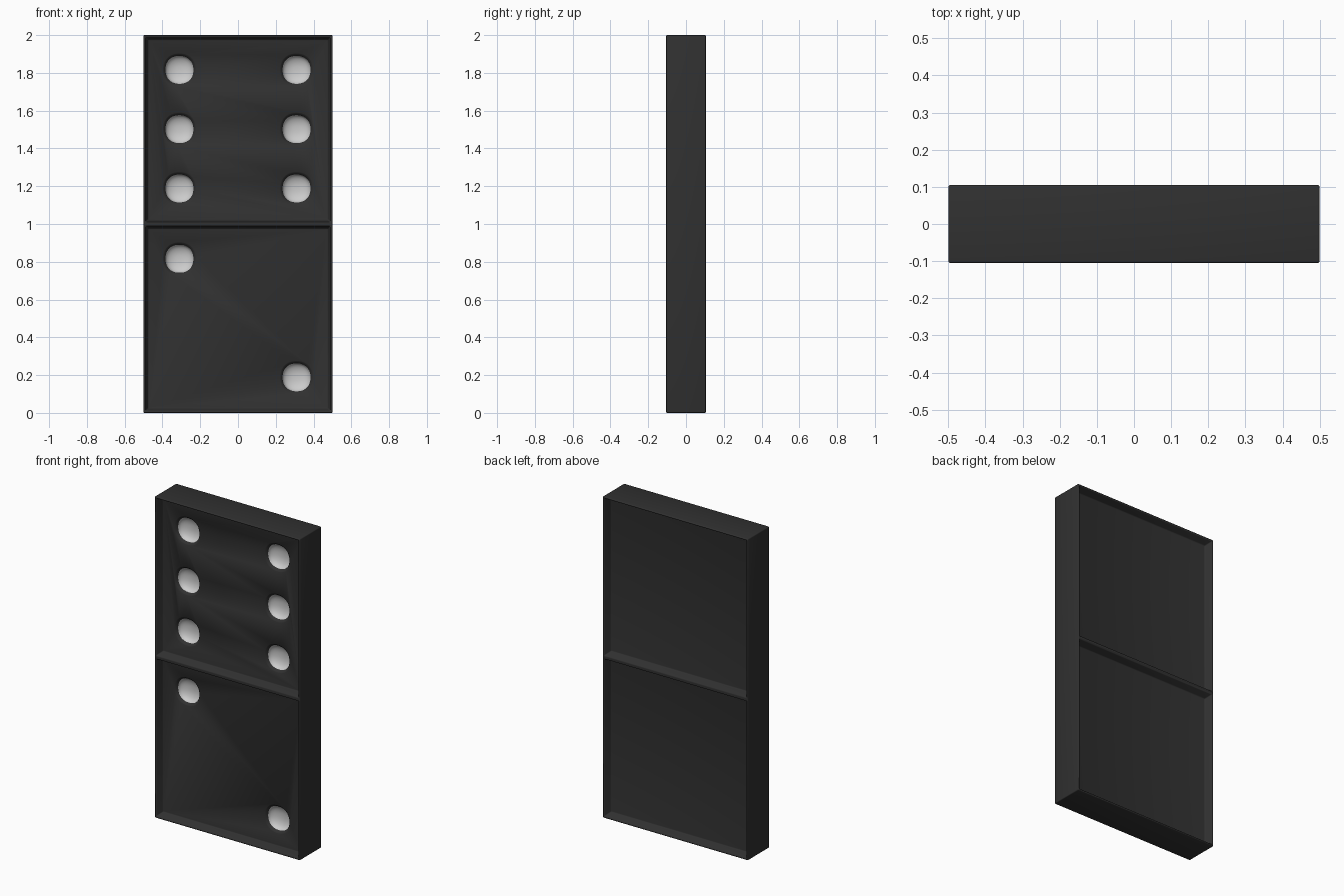
import bpy, bmesh, math

if "Cube" in bpy.data.objects:
    bpy.data.objects.remove(bpy.data.objects["Cube"])

W, D, H = 1.0, 0.21, 2.0
RECESS = 0.05
PANEL_Y = -D / 2 + RECESS


def material(name, value):
    m = bpy.data.materials.new(name)
    m.diffuse_color = (value, value, value, 1)
    m.use_nodes = True
    m.node_tree.nodes["Principled BSDF"].inputs["Base Color"].default_value = m.diffuse_color
    return m


black = material("tile_black", 0.03)
white = material("pip_white", 0.8)


def add_object(name, bm):
    bmesh.ops.recalc_face_normals(bm, faces=bm.faces)
    me = bpy.data.meshes.new(name)
    bm.to_mesh(me)
    bm.free()
    me.materials.append(black)
    me.materials.append(white)
    ob = bpy.data.objects.new(name, me)
    bpy.context.collection.objects.link(ob)
    return ob


# Tile body, split at mid height so each broad side has two panels
bm = bmesh.new()
bmesh.ops.create_cube(bm, size=1)
for v in bm.verts:
    v.co = (v.co.x * W, v.co.y * D, v.co.z * H + H / 2)
bmesh.ops.bisect_plane(bm, geom=bm.verts[:] + bm.edges[:] + bm.faces[:],
                       plane_co=(0, 0, H / 2), plane_no=(0, 0, 1))
bm.normal_update()

# Recessed panels: flat rim, then a steep wall down to the panel
panels = [f for f in bm.faces if abs(f.normal.y) > 0.9]
for f in panels:
    bmesh.ops.inset_individual(bm, faces=[f], thickness=0.015)
    bmesh.ops.inset_individual(bm, faces=[f], thickness=0.018)
    inward = -math.copysign(RECESS, f.normal.y)
    for v in f.verts:
        v.co.y += inward
tile = add_object("domino_tile", bm)

# Softened edges
bev = tile.modifiers.new("soft_edges", 'BEVEL')
bev.width = 0.007
bev.segments = 3
bev.limit_method = 'ANGLE'
bev.angle_limit = math.radians(20)

# Pip profile (radius, depth): dark rounded lip, then a white bowl
LIP = [(0.094, -0.004), (0.085, 0.002), (0.078, 0.007), (0.074, 0.015)]
BOWL = [(0.074 * math.cos(a), 0.015 + 0.035 * math.sin(a))
        for a in (math.radians(15 * i) for i in range(1, 6))]
N = 32


def outline(i):
    # soft superellipse direction
    a = 2 * math.pi * (i + 0.5) / N
    c, s = math.cos(a), math.sin(a)
    k = (abs(c) ** 2.25 + abs(s) ** 2.25) ** (-1 / 2.25)
    return c * k, s * k


# Six pips above, two below
spots = [(sx * 0.31, z) for sx in (-1, 1) for z in (1.188, 1.502, 1.816)]
spots += [(-0.31, 0.816), (0.31, 0.188)]
cutters = []
for px, pz in spots:
    bm = bmesh.new()
    rings = []
    for r, d in LIP + BOWL:
        rings.append([bm.verts.new((px + c * r, PANEL_Y + d, pz + s * r))
                      for c, s in map(outline, range(N))])
    bm.faces.new(rings[0])
    bm.faces.new(rings[-1]).material_index = 1
    for k in range(len(rings) - 1):
        for i in range(N):
            j = (i + 1) % N
            f = bm.faces.new((rings[k][i], rings[k][j], rings[k + 1][j], rings[k + 1][i]))
            f.material_index = int(k >= len(LIP) - 1)
    cutter = add_object("pip_cutter", bm)
    cutter.hide_render = True
    cutters.append(cutter)
    mod = tile.modifiers.new("pip_hollow", 'BOOLEAN')
    mod.operation = 'DIFFERENCE'
    mod.solver = 'EXACT'
    mod.material_mode = 'TRANSFER'
    mod.object = cutter

# Bake the modifiers and remove the cutters
bpy.context.view_layer.objects.active = tile
tile.select_set(True)
for mod in list(tile.modifiers):
    bpy.ops.object.modifier_apply(modifier=mod.name)
for ob in cutters:
    bpy.data.objects.remove(ob)
bpy.ops.object.shade_smooth_by_angle(angle=math.radians(40))
